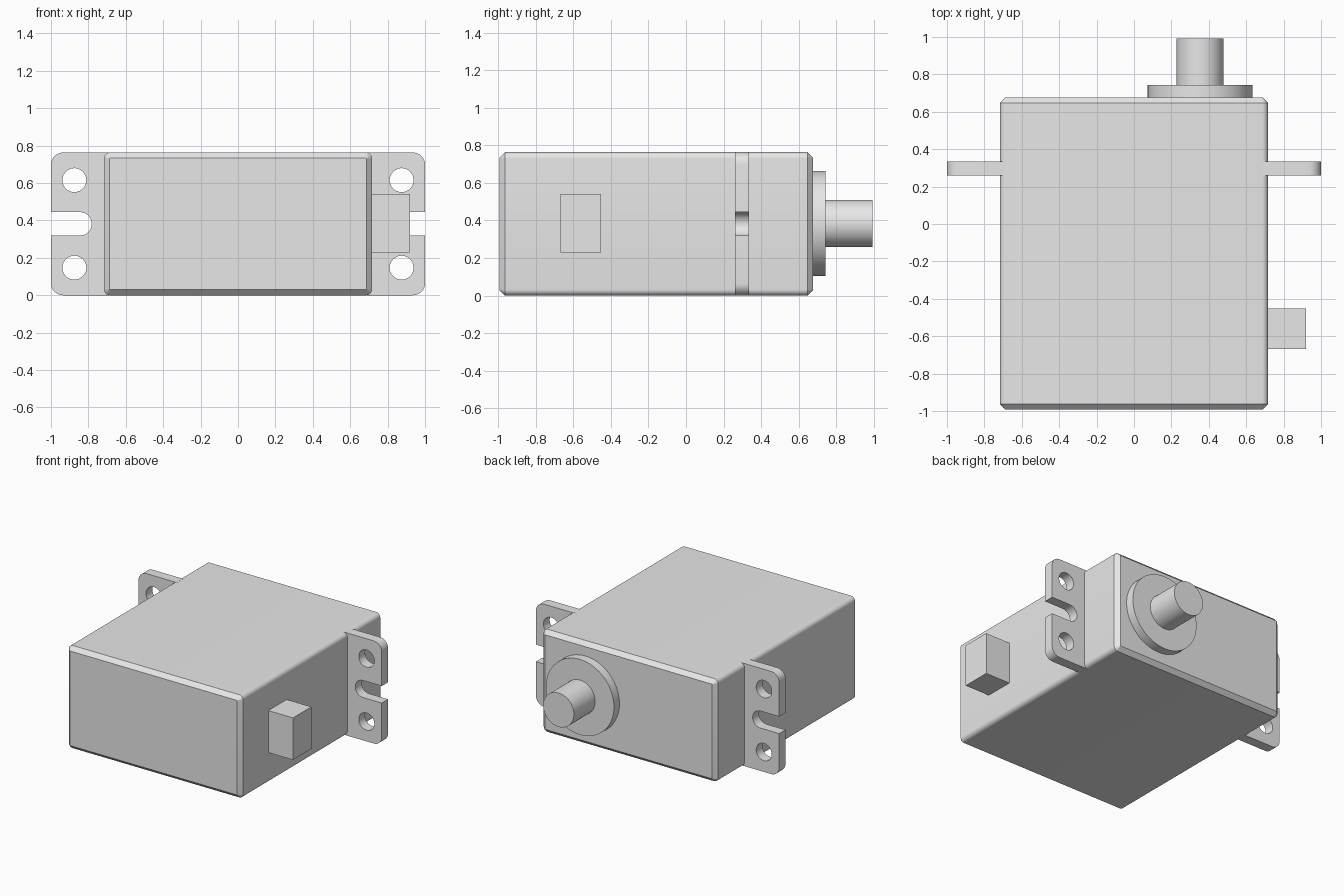
import bpy, bmesh, math
from mathutils import Matrix, Vector

if "Cube" in bpy.data.objects:
    bpy.data.objects.remove(bpy.data.objects["Cube"], do_unlink=True)

grey = bpy.data.materials.new("light grey")
grey.use_nodes = True
grey.diffuse_color = (0.8, 0.8, 0.8, 1)
grey.node_tree.nodes["Principled BSDF"].inputs["Base Color"].default_value = (0.8, 0.8, 0.8, 1)

HEIGHT = 0.763
MID = HEIGHT / 2
BODY_X = 0.717
BACK = 0.677


def finish(name, bm):
    bmesh.ops.recalc_face_normals(bm, faces=bm.faces)
    mesh = bpy.data.meshes.new(name)
    bm.to_mesh(mesh)
    bm.free()
    mesh.materials.append(grey)
    obj = bpy.data.objects.new(name, mesh)
    bpy.context.collection.objects.link(obj)
    bpy.ops.object.select_all(action="DESELECT")
    obj.select_set(True)
    bpy.context.view_layer.objects.active = obj
    bpy.ops.object.shade_smooth_by_angle(angle=math.radians(30))
    return obj


def box(low, high):
    low, high = Vector(low), Vector(high)
    bm = bmesh.new()
    bmesh.ops.create_cube(bm, size=1, matrix=Matrix.Translation((low + high) / 2)
                          @ Matrix.Diagonal((high - low).to_4d()))
    return bm


def cylinder(name, radius, x, z, y0, y1):
    bm = bmesh.new()
    place = Matrix.Translation((x, (y0 + y1) / 2, z)) @ Matrix.Rotation(math.pi / 2, 4, "X")
    bmesh.ops.create_cone(bm, cap_ends=True, segments=64, radius1=radius, radius2=radius,
                          depth=y1 - y0, matrix=place)
    return finish(name, bm)


def arc(x, z, radius, start, end, steps):
    angles = [math.radians(start + (end - start) * i / steps) for i in range(steps + 1)]
    return [(x + radius * math.cos(a), z + radius * math.sin(a)) for a in angles]


# Case: long edges rounded, front and back rims chamfered
bm = box((-BODY_X, -0.993, 0), (BODY_X, BACK, HEIGHT))
long_edges = [e for e in bm.edges if abs(e.verts[0].co.y - e.verts[1].co.y) > 1]
bmesh.ops.bevel(bm, geom=long_edges, offset=0.033, segments=8, profile=0.5, affect="EDGES")
rims = [e for e in bm.edges if abs(e.verts[0].co.y - e.verts[1].co.y) < 0.001]
bmesh.ops.bevel(bm, geom=rims, offset=0.03, segments=1, affect="EDGES")
finish("case", bm)


# Mounting ears: rounded plate with two holes and an open slot
def ear(name, side):
    corner, slot = 0.065, 0.063
    outline = [(0.686, 0)]
    outline += arc(1 - corner, corner, corner, -90, 0, 8)
    outline += [(1, MID - slot)]
    outline += arc(0.845, MID, slot, 270, 90, 20)
    outline += [(1, MID + slot)]
    outline += arc(1 - corner, HEIGHT - corner, corner, 0, 90, 8)
    outline += [(0.686, HEIGHT)]
    holes = [arc(0.875, MID + dz, 0.064, 0, 360, 40)[:-1] for dz in (-0.234, 0.234)]

    curve = bpy.data.curves.new(name + " profile", "CURVE")
    curve.dimensions = "2D"
    curve.fill_mode = "BOTH"
    curve.extrude = 0.037
    for loop in [outline] + holes:
        spline = curve.splines.new("POLY")
        spline.points.add(len(loop) - 1)
        for point, (x, z) in zip(spline.points, loop):
            point.co = (side * x, z, 0, 1)
        spline.use_cyclic_u = True
    helper = bpy.data.objects.new(name + " profile", curve)
    bpy.context.collection.objects.link(helper)
    bpy.context.view_layer.update()
    mesh = bpy.data.meshes.new_from_object(
        helper.evaluated_get(bpy.context.evaluated_depsgraph_get()))
    bm = bmesh.new()
    bm.from_mesh(mesh)
    bpy.data.objects.remove(helper)
    bpy.data.curves.remove(curve)
    bpy.data.meshes.remove(mesh)
    bmesh.ops.remove_doubles(bm, verts=bm.verts, dist=0.0001)
    bm.transform(Matrix.Translation((0, 0.297, 0)) @ Matrix.Rotation(math.pi / 2, 4, "X"))
    finish(name, bm)


ear("left_mounting_ear", 1)
ear("right_mounting_ear", -1)

# Cable connector on the left side
finish("cable_connector", box((0.7, -0.668, 0.229), (0.92, -0.452, 0.541)))

# Output collar and shaft at the back
cylinder("output_collar", 0.28, 0.353, 0.384, BACK - 0.01, 0.742)
cylinder("output_shaft", 0.126, 0.353, 0.384, 0.73, 0.993)
